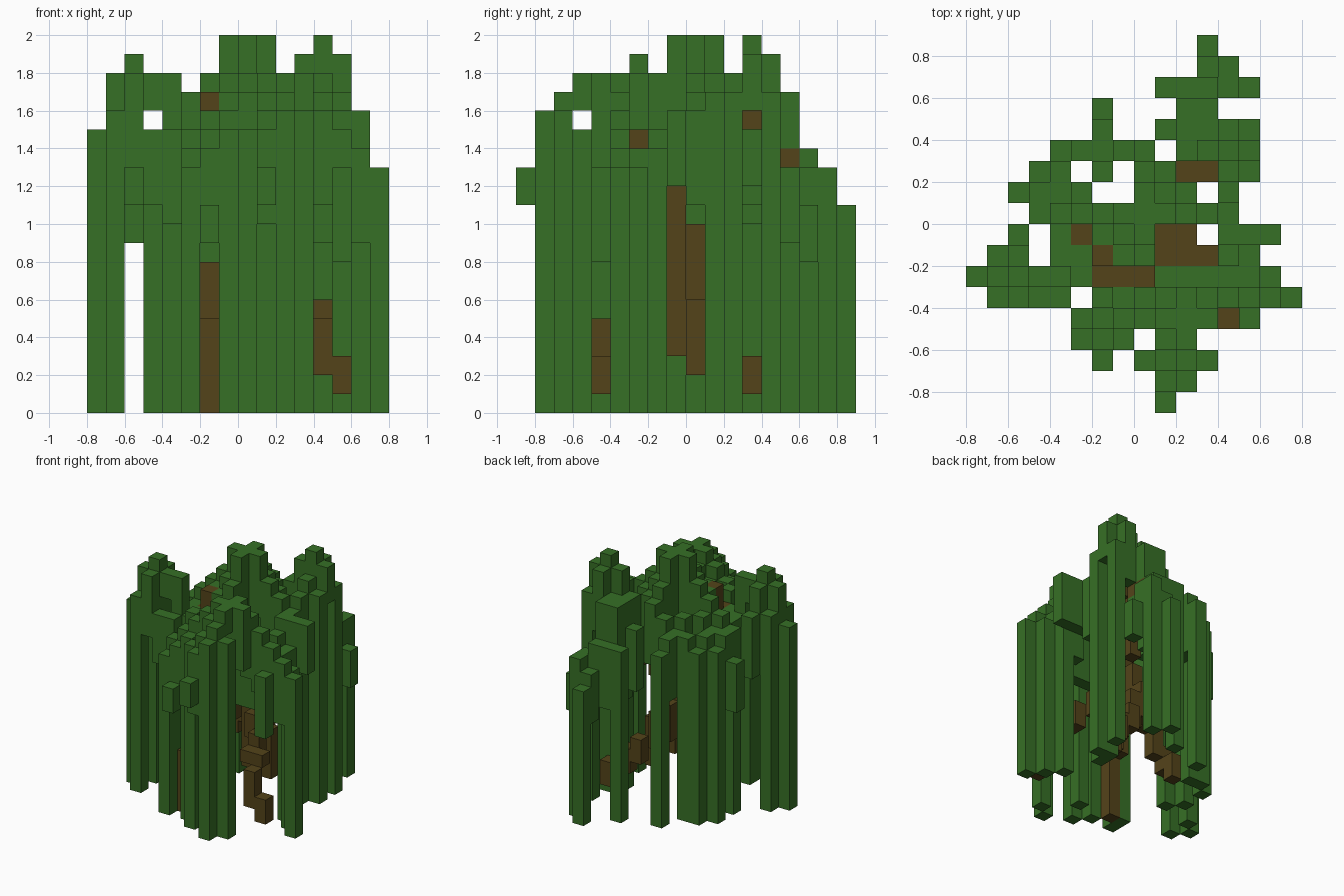
import bpy
import bmesh
from mathutils import Vector

if "Cube" in bpy.data.objects:
    bpy.data.objects.remove(bpy.data.objects["Cube"], do_unlink=True)

UNIT = 0.1      # size of one block
CANOPY = 5      # usual depth of the leaf canopy, in blocks
CROWN = 20      # highest block

# Canopy outline: runs of blocks (first, last) for each row, front to back
OUTLINE = [
    [(9, 9)], [(9, 10)], [(6, 6), (8, 11)], [(5, 7), (9, 10)],
    [(5, 11), (13, 13)], [(1, 4), (6, 15)], [(0, 5), (9, 14)],
    [(1, 2), (4, 5), (7, 8), (12, 13)], [(2, 2), (4, 4), (6, 8), (12, 14)],
    [(3, 12)], [(2, 5), (8, 10), (12, 12)],
    [(3, 4), (6, 6), (8, 9), (12, 13)], [(4, 8), (10, 13)],
    [(6, 6), (9, 13)], [(6, 6), (10, 11)], [(9, 13)], [(11, 12)], [(11, 11)],
]

# Peaks of the canopy: column, row, height, fall per block
PEAKS = [(8, 9, 21, 1.4), (8, 9, 18, 0.55), (12, 12, 20, 1.4),
         (2, 6, 19, 1.4), (10, 4, 18.45, 0.9)]

# Strands that hang all the way to the ground
GROUNDED = {(1, 5), (1, 7), (5, 3), (7, 3), (8, 2), (10, 1), (11, 2), (9, 4),
            (5, 4), (15, 5), (14, 6), (13, 7), (3, 9), (3, 11), (4, 8),
            (4, 12), (5, 12), (12, 10), (13, 11), (13, 13), (9, 15), (6, 14)}

# Strands with their own lower and upper ends
SINGLE = {(9, 0): (11, 13), (6, 2): (9, 11), (13, 4): (8, 13),
          (13, 15): (8, 11), (2, 10): (9, 13), (12, 15): (9, 13),
          (12, 8): (12, 16), (13, 8): (12, 16), (14, 8): (12, 16),
          (0, 6): (0, 15), (12, 16): (0, 13), (11, 16): (8, 12),
          (11, 17): (0, 11), (6, 5): (11, 16),
          (3, 5): (11, 15), (3, 6): (16, 18), (9, 3): (16, 17),
          (10, 3): (16, 18), (4, 6): (14, 18), (12, 11): (0, 18),
          (11, 12): (16, 19), (12, 12): (16, 20), (13, 12): (16, 19),
          (10, 13): (9, 17), (10, 14): (9, 17), (11, 14): (14, 17)}

# Wood: column, row, bottom, top
ROOTS = [(6, 4, 0, 5), (6, 5, 5, 8), (7, 6, 7, 8), (7, 7, 7, 9), (8, 7, 7, 10),
         (13, 4, 1, 3), (12, 4, 2, 5), (12, 5, 5, 6), (11, 5, 5, 6),
         (11, 6, 5, 7), (10, 7, 6, 8),
         (12, 12, 1, 3), (11, 11, 2, 4), (10, 11, 3, 5), (9, 10, 4, 7),
         (8, 10, 5, 8),
         (5, 10, 1, 3), (5, 9, 2, 4), (6, 9, 3, 6), (7, 9, 5, 8),
         (10, 9, 2, 6)]
TRUNK = [(8, 8, 7, 14), (8, 9, 6, 10), (9, 8, 3, 14)]
BOUGHS = [(10, 8, 13, 14), (9, 7, 13, 14), (10, 7, 13, 14), (11, 7, 13, 14),
          (8, 6, 14, 15), (7, 6, 14, 15), (6, 6, 14, 15), (6, 7, 15, 17),
          (5, 8, 14, 15), (9, 10, 10, 12), (10, 11, 11, 15), (11, 11, 14, 15),
          (12, 12, 15, 16), (11, 13, 13, 15), (11, 14, 13, 14)]


def blocks(boxes):
    return {(x, y, z) for x, y, low, top in boxes for z in range(low, top)}


def strand(x, y):
    """Lower and upper end of the leaves in one column."""
    if (x, y) in SINGLE:
        return SINGLE[x, y]
    top = round(max(height - fall * (abs(x - px) + abs(y - py))
                    for px, py, height, fall in PEAKS))
    top = min(top, CROWN)
    # a low furrow runs out beside the front bough
    if y == 6 and x > 8:
        top = min(top, 14)
    return (0 if (x, y) in GROUNDED else top - CANOPY), top


def material(name, colour):
    mat = bpy.data.materials.new(name)
    mat.use_nodes = True
    mat.diffuse_color = colour
    mat.node_tree.nodes["Principled BSDF"].inputs["Base Color"].default_value = colour
    return mat


def block_object(name, cells, solid, mat):
    """Skin a set of blocks, keeping only faces that are exposed."""
    bm = bmesh.new()
    middle = Vector((8, 9, 0))
    for cell in cells:
        for axis in range(3):
            u, v = Vector(), Vector()
            u[(axis + 1) % 3] = 1
            v[(axis + 2) % 3] = 1
            for side in (0, 1):
                neighbour = list(cell)
                neighbour[axis] += 2 * side - 1
                if tuple(neighbour) in solid:
                    continue
                corner = Vector(cell) - middle
                corner[axis] += side
                ring = [corner, corner + u, corner + u + v, corner + v]
                if not side:
                    ring.reverse()
                bm.faces.new([bm.verts.new(p * UNIT) for p in ring])
    bmesh.ops.remove_doubles(bm, verts=bm.verts, dist=UNIT / 100)
    mesh = bpy.data.meshes.new(name)
    bm.to_mesh(mesh)
    bm.free()
    mesh.materials.append(mat)
    bpy.context.collection.objects.link(bpy.data.objects.new(name, mesh))


leaf_green = material("leaf green", (0.037, 0.16, 0.019, 1))
bark_brown = material("bark brown", (0.088, 0.057, 0.01, 1))

# Wood takes precedence wherever it passes through the leaves
wood = {"roots": blocks(ROOTS), "trunk": blocks(TRUNK), "boughs": blocks(BOUGHS)}
all_wood = set().union(*wood.values())
leaves = blocks((x, y, *strand(x, y))
                for y, runs in enumerate(OUTLINE)
                for first, last in runs
                for x in range(first, last + 1)) - all_wood
solid = leaves | all_wood

block_object("hanging_leaves", leaves, solid, leaf_green)
for part, cells in wood.items():
    block_object(part, cells, solid, bark_brown)
